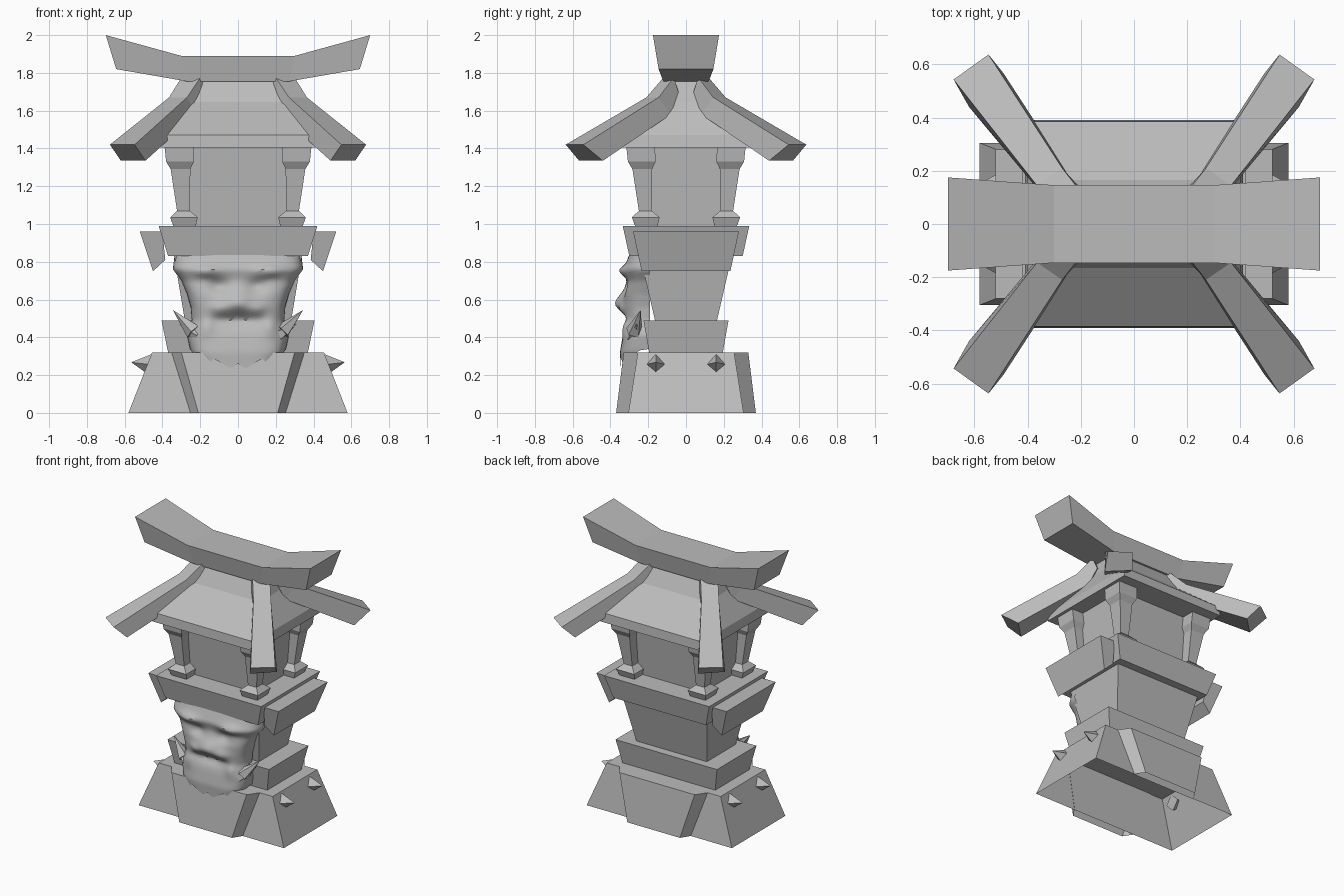
import bpy, math
from mathutils import Vector

if "Cube" in bpy.data.objects:
    bpy.data.objects.remove(bpy.data.objects["Cube"])

stone = bpy.data.materials.new("grey_stone")
stone.use_nodes = True
GREY = (0.5, 0.5, 0.5, 1)
stone.diffuse_color = GREY
stone.node_tree.nodes["Principled BSDF"].inputs["Base Color"].default_value = GREY


def make(name, verts, faces):
    me = bpy.data.meshes.new(name)
    me.from_pydata(verts, [], faces)
    me.materials.append(stone)
    ob = bpy.data.objects.new(name, me)
    bpy.context.scene.collection.objects.link(ob)
    bpy.context.view_layer.objects.active = ob
    bpy.ops.object.select_all(action='DESELECT')
    ob.select_set(True)
    bpy.ops.object.mode_set(mode='EDIT')
    bpy.ops.mesh.select_all(action='SELECT')
    bpy.ops.mesh.normals_make_consistent(inside=False)
    bpy.ops.object.mode_set(mode='OBJECT')
    return ob


def loft(name, rings, start=True, end=True):
    """Join equal rings of points; cap the chosen ends."""
    n = len(rings[0])
    verts = [p for r in rings for p in r]
    faces = [(i * n + k, i * n + (k + 1) % n, (i + 1) * n + (k + 1) % n, (i + 1) * n + k)
             for i in range(len(rings) - 1) for k in range(n)]
    if start:
        faces.append(tuple(range(n)))
    if end:
        faces.append(tuple(range(len(verts) - n, len(verts))))
    return make(name, verts, faces)


def rect(z, hx, hy, cx=0, cy=0):
    return [(cx + a * hx, cy + b * hy, z) for a, b in ((-1, -1), (1, -1), (1, 1), (-1, 1))]


def tiers(name, levels, **caps):
    return loft(name, [rect(*l) for l in levels], **caps)


def spike(name, base, tip, radius, sides=4):
    base, tip = Vector(base), Vector(tip)
    turn = (tip - base).to_track_quat('Z', 'Y')
    ring = [base + turn @ Vector((radius * math.cos(a), radius * math.sin(a), 0))
            for a in (math.tau * k / sides for k in range(sides))]
    make(name, ring + [tip], [(k, (k + 1) % sides, sides) for k in range(sides)]
         + [tuple(range(sides))])


# Base, hollow underneath
tiers("base_block", [(0, .58, .305), (.32, .455, .255)], start=False)
for side, s in (("front", 1), ("back", -1)):
    rings = []
    for z, inner, outer, y0, y1 in ((0, .255, .21, .3, .37), (.32, .355, .30, .25, .33)):
        rings.append([(-inner, -s * y0, z), (-outer, -s * y1, z), (outer, -s * y1, z), (inner, -s * y0, z)])
    loft(side + "_base_slab", rings, start=False)

# Middle tower
tiers("lower_ledge", [(.32, .37, .195), (.49, .405, .225)])
tiers("trunk", [(.45, .275, .155), (.84, .34, .245)])
tiers("platform", [(.83, .37, .30), (.99, .42, .335)])
tiers("upper_room", [(.98, .26, .175), (1.42, .30, .22)])

for side, s in (("left", 1), ("right", -1)):
    # Hanging side boards
    profile = ((.40, .96, .28), (.52, .96, .28), (.45, .75, .235), (.385, .81, .245))
    loft(side + "_side_board", [[(s * x, e * y, z) for x, z, y in profile] for e in (-1, 1)])
    for end, e in (("front", -1), ("back", 1)):
        tag = end + "_" + side
        spike(tag + "_base_spike", (s * .46, e * .16, .255), (s * .565, e * .16, .268), .058)

        # Leaning columns with cap and foot
        levels = ((.99, .06), (1.035, .073), (1.07, .034), (1.29, .052), (1.33, .073), (1.41, .076))
        rings = []
        for z, r in levels:
            t = (z - .99) / .42
            rings.append(rect(z, r, r, s * (.283 + .03 * t), e * (.21 + .03 * t)))
        loft(tag + "_column", rings)

        # Bent hip rafters: top pair, then under pair
        stations = (
            ((.20, .12, 1.775), (.30, .065, 1.775), (.28, .04, 1.70), (.16, .09, 1.70)),
            ((.27, .21, 1.67), (.365, .145, 1.67), (.32, .08, 1.58), (.22, .15, 1.58)),
            ((.547, .637, 1.42), (.678, .543, 1.42), (.62, .44, 1.335), (.49, .566, 1.335)))
        loft(tag + "_rafter", [[(s * x, e * y, z) for x, y, z in r] for r in stations])

# Roof
tiers("roof", [(1.405, .41, .39), (1.47, .40, .385), (1.645, .29, .165), (1.765, .25, .10)])

# Upswept ridge beam
sections = ((.645, 1.82, .145, .70, 2.0, .175), (.27, 1.755, .12, .30, 1.89, .146))
sections = [(1,) + sections[0], (1,) + sections[1], (-1,) + sections[1], (-1,) + sections[0]]
loft("ridge_beam", [[(s * xb, -yb, zb), (s * xb, yb, zb), (s * xt, yt, zt), (s * xt, -yt, zt)]
                    for s, xb, zb, yb, xt, zt, yt in sections])


# Carved face mask: height, half width, front depth
OUTLINE = ((.24, .20, .345), (.32, .25, .35), (.41, .27, .335), (.49, .245, .315), (.56, .25, .33),
           (.63, .27, .33), (.70, .30, .315), (.76, .345, .33), (.84, .335, .30))
# Relief bumps: x, z, x spread, z spread, height
RELIEF = ((0, .58, .07, .05, .045), (.10, .55, .05, .035, .022), (.10, .67, .05, .035, -.03),
          (.17, .75, .07, .03, .03), (0, .49, .11, .03, -.02), (.17, .46, .04, .05, .02))


def outline(z):
    for a, b in zip(OUTLINE, OUTLINE[1:]):
        if z <= b[0]:
            t = (z - a[0]) / (b[0] - a[0])
            return [p + (q - p) * t for p, q in zip(a[1:], b[1:])]
    return OUTLINE[-1][1:]


COLS, ROWS = 40, 36
verts, faces = [], []
for j in range(ROWS + 1):
    for i in range(COLS + 1):
        u = 2 * i / COLS - 1
        # Jagged beard along the lower edge
        tooth = abs((abs(u) * 4 + .5) % 2 - 1)
        low = .235 + .05 * tooth + .08 * u ** 4
        z = low + (.84 - low) * j / ROWS
        w, d = outline(z)
        x = w * math.sin(u * math.pi / 2)
        y = d - (d - .19) * abs(u) ** 3.5
        fade = 1 - u ** 4
        for bx, bz, sx, sz, h in RELIEF:
            y += fade * h * math.exp(-((abs(x) - bx) / sx) ** 2 - ((z - bz) / sz) ** 2)
        verts.append((x, -y, z))
for j in range(ROWS):
    for i in range(COLS):
        k = j * (COLS + 1) + i
        faces.append((k, k + 1, k + COLS + 2, k + COLS + 1))
mask = make("face_mask", verts, faces)
bpy.ops.object.shade_smooth_by_angle(angle=math.radians(50))

# Cheek tusks
for side, s in (("left", 1), ("right", -1)):
    spike(side + "_upper_tusk", (s * .235, -.275, .43), (s * .345, -.24, .545), .045, 5)
    spike(side + "_lower_tusk", (s * .21, -.28, .41), (s * .31, -.26, .47), .04, 5)
